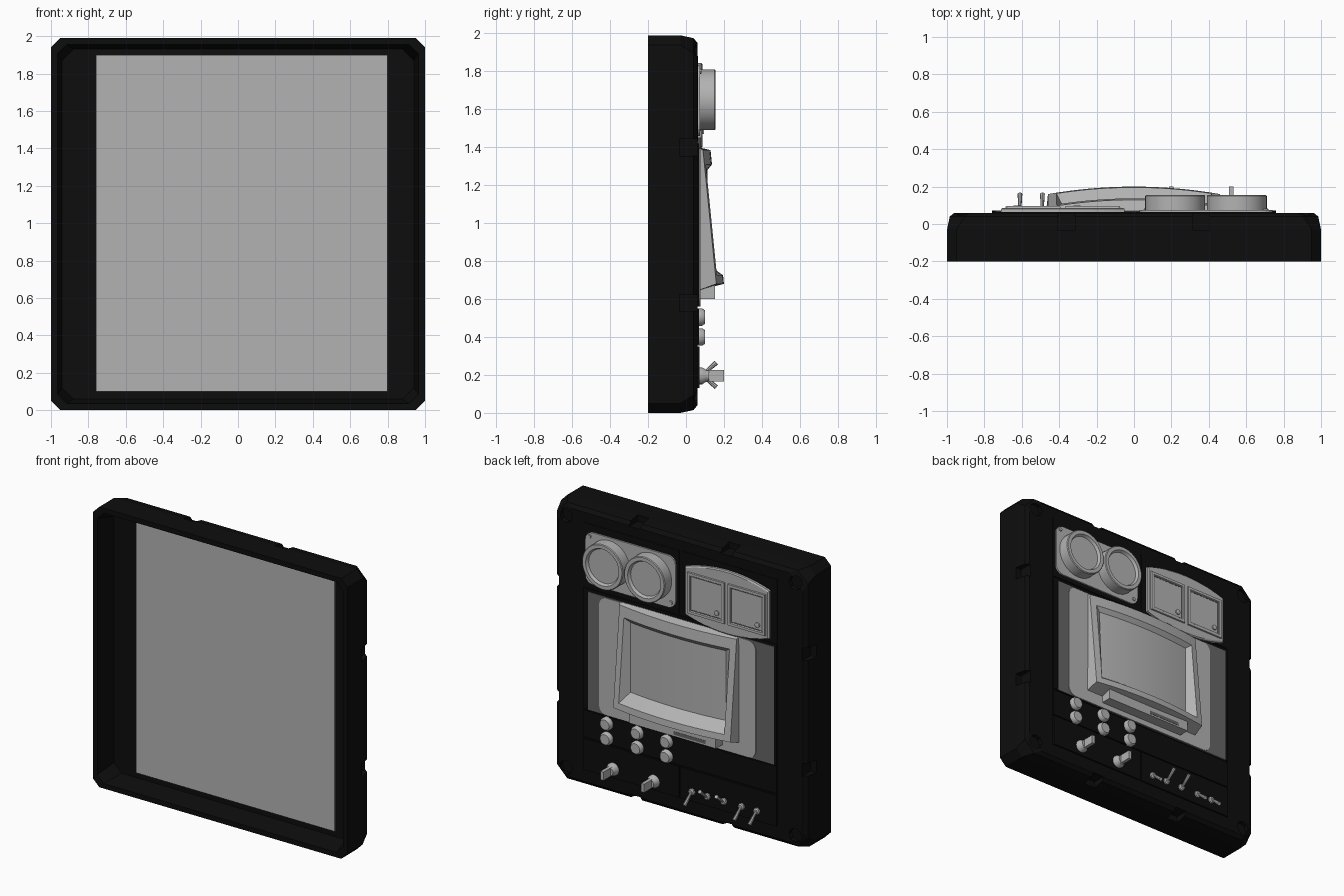
import bpy, bmesh, math
from mathutils import Vector, Matrix

old = bpy.data.objects.get("Cube")
if old:
    bpy.data.objects.remove(old, do_unlink=True)


def material(name, v):
    m = bpy.data.materials.new(name)
    m.use_nodes = True
    m.diffuse_color = (v, v, v, 1)
    m.node_tree.nodes["Principled BSDF"].inputs["Base Color"].default_value = (v, v, v, 1)
    return m


BLACK = material("black casing", 0.004)
GREY = material("light grey", 0.45)
DARK = material("dark grey", 0.13)


def finish(name, bm, mat, smooth=False):
    bmesh.ops.recalc_face_normals(bm, faces=bm.faces)
    me = bpy.data.meshes.new(name)
    bm.to_mesh(me)
    bm.free()
    me.materials.append(mat)
    ob = bpy.data.objects.new(name, me)
    bpy.context.collection.objects.link(ob)
    bpy.ops.object.select_all(action='DESELECT')
    ob.select_set(True)
    bpy.context.view_layer.objects.active = ob
    if smooth:
        bpy.ops.object.shade_smooth_by_angle(angle=math.radians(35))
    return ob


def loft(name, rings, mat, smooth=False, closed=False, caps=True):
    """Skin a list of equal-length point rings."""
    bm = bmesh.new()
    vs = [[bm.verts.new(p) for p in r] for r in rings]
    n = len(vs[0])
    pairs = list(zip(vs, vs[1:])) + ([(vs[-1], vs[0])] if closed else [])
    for a, b in pairs:
        for i in range(n):
            j = (i + 1) % n
            bm.faces.new((a[i], a[j], b[j], b[i]))
    if caps and not closed:
        bm.faces.new(vs[0])
        bm.faces.new(vs[-1])
    return finish(name, bm, mat, smooth)


def rect(x0, x1, z0, z1, y, cut=0.0, steps=1):
    """Rectangle ring with chamfered (steps=1) or rounded corners."""
    if cut == 0:
        return [(x0, y, z0), (x1, y, z0), (x1, y, z1), (x0, y, z1)]
    pts = []
    corners = ((x1 - cut, z1 - cut), (x0 + cut, z1 - cut), (x0 + cut, z0 + cut), (x1 - cut, z0 + cut))
    for k, (cx, cz) in enumerate(corners):
        for s in range(steps + 1):
            a = math.pi / 2 * (k + s / steps)
            pts.append((cx + cut * math.cos(a), y, cz + cut * math.sin(a)))
    return pts


def plate(name, x0, x1, z0, z1, y0, y1, mat, cut=0.0, steps=1):
    return loft(name, [rect(x0, x1, z0, z1, y, cut, steps) for y in (y0, y1)], mat)


def lathe(name, x, z, profile, mat, n=32):
    """Turn a (radius, y) profile around an axis along y."""
    rings = [[(x + r * math.cos(t * math.tau / n), y, z + r * math.sin(t * math.tau / n))
              for t in range(n)] for r, y in profile]
    return loft(name, rings, mat, True)


# Casing: open tray behind, chamfered front edges and corners
def case_ring(y, inset, cut):
    return rect(-1 + inset, 1 - inset, inset, 1.99 - inset, y, cut)


casing = loft("casing", [case_ring(*a) for a in (
    (-0.05, 0.06, 0.06), (-0.2, 0.035, 0.05), (-0.2, 0, 0.05), (-0.03, 0, 0.05),
    (0.04, 0.015, 0.08), (0.06, 0.04, 0.10))], BLACK)

# Notches along the edges and round pockets in the corners
bm = bmesh.new()


def cut_box(x, z, sx, sz):
    bmesh.ops.create_cube(bm, size=1, matrix=Matrix.Translation((x, 0.04, z))
                          @ Matrix.Diagonal((sx, 0.15, sz, 1)))


for s in (-1, 1):
    for e in (0, 1.99):
        cut_box(s * 0.36, e, 0.09, 0.09)
        bmesh.ops.create_cone(bm, cap_ends=True, segments=8, radius1=0.05, radius2=0.05, depth=0.06,
                              matrix=Matrix.Translation((s * 0.9, 0.06, 0.1 if e == 0 else 1.89))
                              @ Matrix.Rotation(math.pi / 2, 4, 'X'))
    for z in (0.58, 1.4):
        cut_box(s, z, 0.09, 0.09)
cutter = finish("notch_cutter", bm, BLACK)
cutter.hide_render = True
mod = casing.modifiers.new("notches", 'BOOLEAN')
mod.operation = 'DIFFERENCE'
mod.object = cutter
bpy.context.view_layer.objects.active = casing
bpy.ops.object.modifier_apply(modifier=mod.name)
bpy.data.objects.remove(cutter, do_unlink=True)

# Rear cover inside the tray
plate("rear_cover", -0.76, 0.8, 0.1, 1.9, -0.06, -0.04, GREY)

# Black face plates
plate("dial_face_plate", 0.01, 0.76, 1.43, 1.88, 0.05, 0.064, BLACK)
plate("gauge_face_plate", -0.76, -0.01, 1.43, 1.88, 0.05, 0.064, BLACK)
plate("screen_face_plate", -0.76, 0.76, 0.56, 1.42, 0.05, 0.068, BLACK)
plate("button_face_plate", -0.76, 0.76, 0.36, 0.55, 0.05, 0.068, BLACK)
plate("knob_face_plate", 0.005, 0.76, 0.13, 0.35, 0.05, 0.072, BLACK)
plate("lever_face_plate", -0.76, -0.005, 0.13, 0.35, 0.05, 0.072, BLACK)

# Twin round dials on their mounting plate
plate("dial_mount", 0.03, 0.74, 1.46, 1.83, 0.06, 0.075, GREY, 0.06, 4)
for x in (0.22, 0.55):
    lathe("round_dial", x, 1.65, [(0.16, 0.06), (0.16, 0.15), (0.155, 0.155), (0.13, 0.155),
                                  (0.12, 0.135)], GREY, 40)
    for s in (-1, 1):
        lathe("dial_screw", 0.385 + s * 0.32, 1.65 + s * 0.15, [(0.015, 0.07), (0.012, 0.082)], GREY, 8)

# Arched panel with two square gauges
arch = [-0.71 + 0.66 * i / 12 for i in range(13)]


def arched(y, d):
    bulge = [0.055 * (1 - ((x + 0.38) / 0.33) ** 2) for x in arch]
    shrunk = [-0.38 + (x + 0.38) * (1 - d * 3) for x in arch]
    low = [(x, y, 1.45 - b + d) for x, b in zip(shrunk, bulge)]
    high = [(x, y, 1.79 + b - d) for x, b in zip(shrunk, bulge)]
    return low + high[::-1]


loft("gauge_panel", [arched(0.06, 0), arched(0.08, 0), arched(0.086, 0.008)], GREY)
for x in (-0.22, -0.54):
    frame = [rect(x - h, x + h, 1.615 - h, 1.615 + h, y)
             for h, y in ((0.148, 0.08), (0.145, 0.096), (0.127, 0.096), (0.122, 0.088))]
    loft("square_gauge", frame, GREY)
    for h in (0.122,):
        edge = [rect(x - a, x + a, 1.615 - a, 1.615 + a, y)
                for a, y in ((h, 0.087), (h, 0.0895), (h - 0.006, 0.0895), (h - 0.006, 0.087))]
        loft("gauge_seam", edge, DARK, closed=True)
    lathe("gauge_adjuster", x - 0.085, 1.53, [(0.018, 0.085), (0.018, 0.098), (0.012, 0.1)], GREY, 12)

# Screen backing
plate("screen_backing", -0.74, 0.72, 0.56, 1.4, 0.06, 0.071, DARK)
plate("screen_surround", -0.6, 0.63, 0.562, 1.395, 0.06, 0.076, GREY, 0.06, 5)


# Screen bezel: slanted, bowed frame with a deep recess
def front(x, z):
    return 0.13 + 0.1 * (1.38 - z) - 0.04 * (x / 0.46) ** 2


N = 16


def bowed(hx, z0, z1, depth):
    xs = [hx * (2 * i / N - 1) for i in range(N + 1)]
    ring = [(x, depth(x, z0), z0) for x in xs]
    return ring + [(x, depth(x, z1), z1) for x in reversed(xs)]


def glass(x, z):
    return 0.083 + 0.03 * (1 - (x / 0.4) ** 2)


loft("screen_bezel", [bowed(0.47, 0.645, 1.4, lambda x, z: 0.065), bowed(0.46, 0.68, 1.385, front),
                      bowed(0.415, 0.725, 1.31, front), bowed(0.375, 0.785, 1.28, glass)],
     GREY, True, caps=False)

# Bowed screen glass
bm = bmesh.new()
ring = [bm.verts.new(p) for p in bowed(0.38, 0.78, 1.285, glass)]
for i in range(N):
    bm.faces.new((ring[i], ring[i + 1], ring[-2 - i], ring[-1 - i]))
finish("screen_glass", bm, GREY, True)

# Slot housing under the screen
plate("slot_housing", -0.34, 0.34, 0.6, 0.7, 0.065, 0.152, GREY)
plate("slot", -0.26, -0.01, 0.612, 0.635, 0.15, 0.154, DARK)

# Paired push buttons
for x in (0.57, 0.33, 0.10):
    for z in (0.40, 0.505):
        lathe("push_button", x, z, [(0.046, 0.06), (0.046, 0.085), (0.036, 0.1)], GREY, 16)

# Rotary knobs with a grip fin
for x in (0.52, 0.2):
    lathe("rotary_knob", x, 0.195, [(0.045, 0.065), (0.045, 0.085), (0.032, 0.105), (0.03, 0.12)], GREY, 16)
    plate("knob_grip", x - 0.012, x + 0.012, 0.165, 0.225, 0.1, 0.2, GREY)

# Toggle levers
for x, tilt in ((-0.1, -1), (-0.22, 1), (-0.35, 1), (-0.49, -1), (-0.61, -1)):
    lathe("lever_collar", x, 0.2, [(0.024, 0.065), (0.024, 0.085), (0.016, 0.092)], GREY, 8)
    axis = Vector((0, 0.075, tilt * 0.065))
    bm = bmesh.new()
    turn = axis.to_track_quat('Z', 'Y').to_matrix().to_4x4()
    bmesh.ops.create_cone(bm, cap_ends=True, segments=8, radius1=0.008, radius2=0.013, depth=axis.length,
                          matrix=Matrix.Translation(Vector((x, 0.085, 0.2)) + axis / 2) @ turn)
    finish("toggle_lever", bm, GREY, True)
